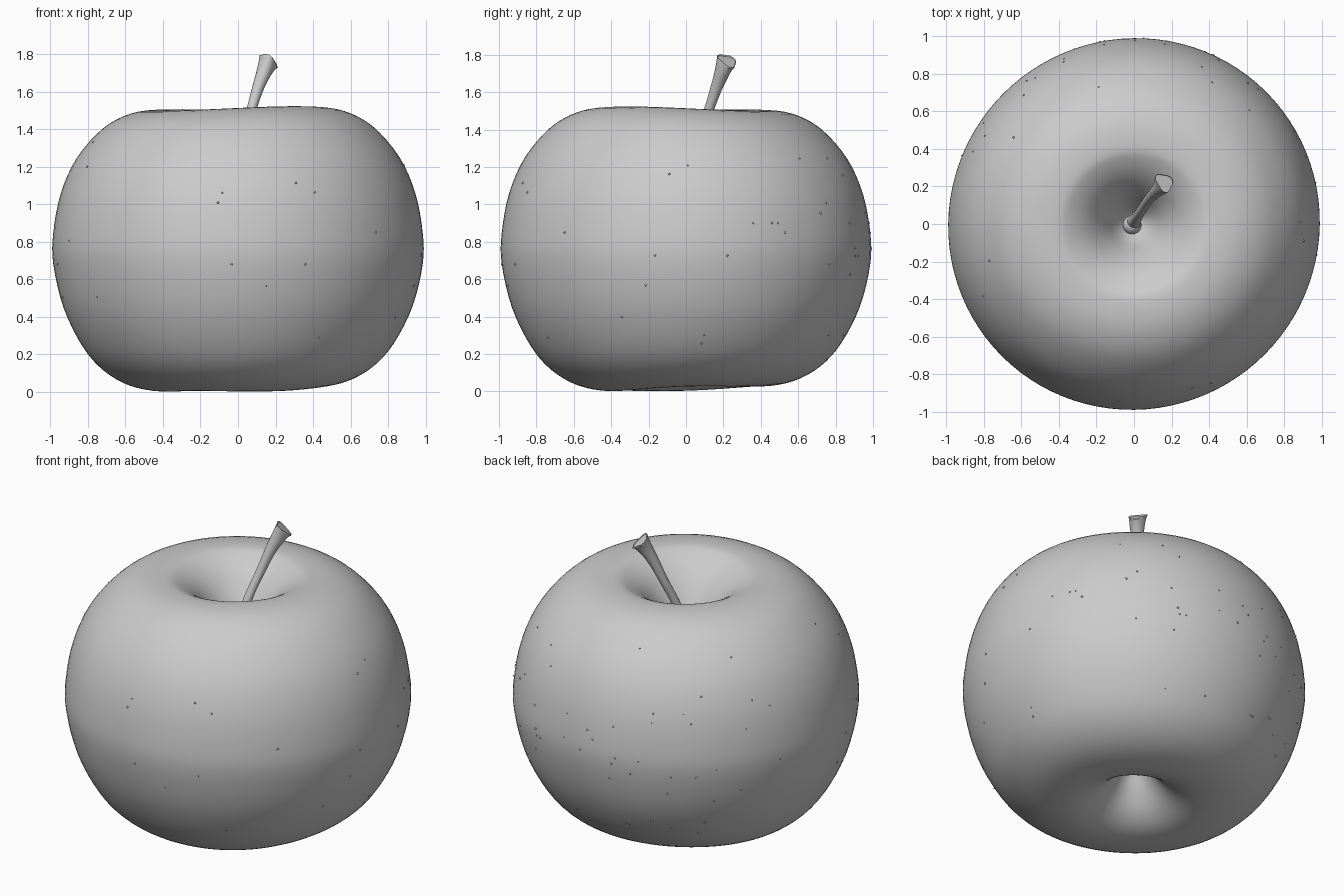
import bpy, bmesh, random
from math import sin, cos, pi, radians
from mathutils import Vector, Matrix

if "Cube" in bpy.data.objects:
    bpy.data.objects.remove(bpy.data.objects["Cube"])

grey = bpy.data.materials.new("plain grey")
grey.use_nodes = True
tone = (0.6, 0.6, 0.6, 1)
grey.diffuse_color = tone
grey.node_tree.nodes["Principled BSDF"].inputs["Base Color"].default_value = tone


def spline(points, steps):
    """Smooth curve through all the points."""
    pts = [Vector(p) for p in points]
    ext = [2 * pts[0] - pts[1]] + pts + [2 * pts[-1] - pts[-2]]
    out = []
    for a, b, c, d in zip(ext, ext[1:], ext[2:], ext[3:]):
        for i in range(steps):
            t = i / steps
            out.append(0.5 * (2 * b + (c - a) * t + (2 * a - 5 * b + 4 * c - d) * t * t
                              + (3 * b - a - 3 * c + d) * t ** 3))
    return out + [pts[-1]]


def finish(name, bm, angle=50):
    bmesh.ops.recalc_face_normals(bm, faces=bm.faces)
    mesh = bpy.data.meshes.new(name)
    bm.to_mesh(mesh)
    bm.free()
    ob = bpy.data.objects.new(name, mesh)
    bpy.context.collection.objects.link(ob)
    mesh.materials.append(grey)
    bpy.ops.object.select_all(action="DESELECT")
    ob.select_set(True)
    bpy.context.view_layer.objects.active = ob
    bpy.ops.object.shade_smooth_by_angle(angle=radians(angle))
    return ob


def skin(bm, rings):
    """Join rings of vertices with quads."""
    for lo, hi in zip(rings, rings[1:]):
        for i in range(len(lo)):
            j = (i + 1) % len(lo)
            bm.faces.new((lo[i], lo[j], hi[j], hi[i]))


# Fruit body: turned profile, with a gentle lean and lobed rims
profile = spline([(0.015, 0.30), (0.06, 0.27), (0.12, 0.18), (0.2, 0.09), (0.3, 0.032),
                  (0.42, 0.015), (0.58, 0.045), (0.72, 0.125), (0.83, 0.25), (0.93, 0.45),
                  (0.985, 0.68), (0.985, 0.85), (0.945, 1.06), (0.86, 1.25), (0.72, 1.41),
                  (0.57, 1.49), (0.42, 1.508), (0.34, 1.485), (0.25, 1.42), (0.17, 1.32),
                  (0.1, 1.2), (0.05, 1.14), (0.015, 1.13)], 4)


def body_point(p, a):
    r, z = p
    low = max(0, 1 - z / 0.6)
    high = max(0, (z - 0.9) / 0.6)
    lift = low * (0.015 * cos(a - radians(60)) + 0.004 * cos(3 * a))
    lift += high * (0.008 * cos(a + pi / 4) + 0.007 * cos(2 * a + pi / 2))
    r *= 1 + 0.006 * cos(2 * a - pi / 2) * min(1, r)
    return Vector((r * cos(a), r * sin(a), z + lift))


bm = bmesh.new()
SEG = 96
rings = [[bm.verts.new(body_point(p, 2 * pi * i / SEG)) for i in range(SEG)] for p in profile]
skin(bm, rings)
bm.faces.new(rings[0])
bm.faces.new(rings[-1])
finish("fruit_body", bm, 80)

# Stem: swept tube, flaring into a slanted cut end
path = spline([(-0.01, 0, 1.1), (0.005, 0.02, 1.2), (0.03, 0.06, 1.35),
               (0.07, 0.12, 1.5), (0.11, 0.165, 1.63), (0.145, 0.2, 1.72), (0.163, 0.222, 1.77)], 4)
radii = spline([(0.05, 0), (0.034, 0), (0.026, 0), (0.026, 0),
                (0.032, 0), (0.043, 0), (0.053, 0)], 4)
bm = bmesh.new()
rings = []
for k, (p, rad) in enumerate(zip(path, radii)):
    along = path[min(k + 1, len(path) - 1)] - path[max(k - 1, 0)]
    slant = max(0, (k - 18) / 6)
    normal = along.normalized().lerp(Vector((0.5, 0.4, 0.75)).normalized(), slant)
    turn = normal.to_track_quat("Z", "Y")
    ring = []
    for i in range(16):
        a = 2 * pi * i / 16
        wobble = 1 + slant * 0.16 * sin(3 * a + 0.6)
        ring.append(bm.verts.new(p + turn @ Vector((cos(a), sin(a), 0)) * rad[0] * wobble))
    rings.append(ring)
skin(bm, rings)
bm.faces.new(rings[0])
cap = bm.faces.new(rings[-1])
# Hollow the cut end slightly
inner = bmesh.ops.inset_individual(bm, faces=[cap], thickness=0.012)
for v in cap.verts:
    v.co.z -= 0.008
finish("stem", bm, 45)

# Small knob where the stem meets the hollow
bm = bmesh.new()
bmesh.ops.create_uvsphere(bm, u_segments=20, v_segments=12, radius=0.05,
                          matrix=Matrix.Translation((-0.01, -0.005, 1.14)))
finish("stem_knob", bm)

# Skin speckles: tiny bumps, mostly around the back
random.seed(4)
bm = bmesh.new()
for n in range(75):
    a = random.gauss(pi / 2, 0.8) if n < 60 else random.uniform(pi, 2 * pi)
    p = random.choice(profile[32:56])
    bmesh.ops.create_icosphere(bm, subdivisions=1, radius=random.uniform(0.004, 0.007),
                               matrix=Matrix.Translation(body_point(p, a)))
finish("skin_speckles", bm)
